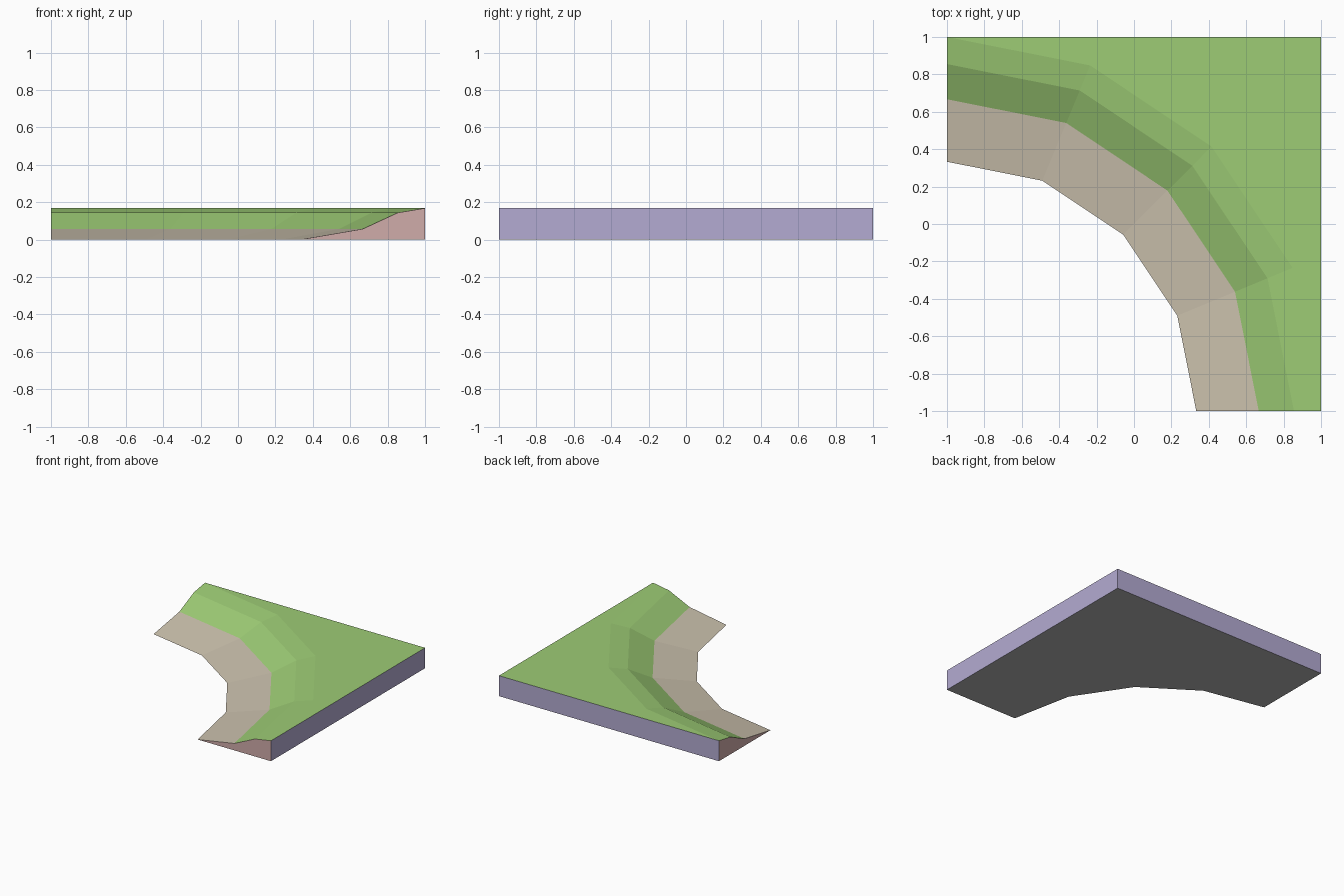
import bpy
import bmesh
from math import cos, sin, radians

cube = bpy.data.objects.get("Cube")
if cube:
    bpy.data.objects.remove(cube, do_unlink=True)


def linear(c):
    c /= 255
    return c / 12.92 if c <= 0.04045 else ((c + 0.055) / 1.055) ** 2.4


def material(name, r, g, b):
    mat = bpy.data.materials.new(name)
    mat.use_nodes = True
    colour = (linear(r), linear(g), linear(b), 1)
    mat.diffuse_color = colour
    mat.node_tree.nodes["Principled BSDF"].inputs["Base Color"].default_value = colour
    return mat


GRASS, SAND, OUTER, CUT, BASE = range(5)
materials = [
    material("grass green", 157, 204, 117),
    material("sand tan", 204, 194, 174),
    material("outer wall lilac", 180, 171, 210),
    material("cut end pink", 208, 172, 170),
    material("base grey", 180, 180, 180),
]

# Bank profile from the shore up to the plateau: radius, height
TOP = 0.168
profile = [(1.333, 0), (1.667, 0.057), (1.855, 0.144), (2, TOP)]
STEPS = 4

bm = bmesh.new()


def face(verts, index):
    bm.faces.new(verts).material_index = index


# Curved bank, swept a quarter turn round the front left-hand corner
rings = []
for radius, height in profile:
    angles = [radians(90 * i / STEPS) for i in range(STEPS + 1)]
    rings.append([bm.verts.new((radius * cos(a) - 1, radius * sin(a) - 1, height))
                  for a in angles])
for k, (inner, outer) in enumerate(zip(rings, rings[1:])):
    for i in range(STEPS):
        face((inner[i], outer[i], outer[i + 1], inner[i + 1]), SAND if k == 0 else GRASS)

# Flat plateau in the far corner
corner_top = bm.verts.new((1, 1, TOP))
face([rings[-1][0], corner_top] + rings[-1][:0:-1], GRASS)

# Outer walls, cut ends and base
front_low = bm.verts.new((1, -1, 0))
corner_low = bm.verts.new((1, 1, 0))
back_low = bm.verts.new((-1, 1, 0))
face((front_low, corner_low, corner_top, rings[-1][0]), OUTER)
face((corner_low, back_low, rings[-1][-1], corner_top), OUTER)
face([front_low] + [r[0] for r in reversed(rings)], CUT)
face([back_low] + [r[-1] for r in reversed(rings)], CUT)
face([front_low] + rings[0] + [back_low, corner_low], BASE)

bmesh.ops.recalc_face_normals(bm, faces=bm.faces)
mesh = bpy.data.meshes.new("curved_bank_tile")
bm.to_mesh(mesh)
bm.free()
for mat in materials:
    mesh.materials.append(mat)
tile = bpy.data.objects.new("curved_bank_tile", mesh)
bpy.context.collection.objects.link(tile)
